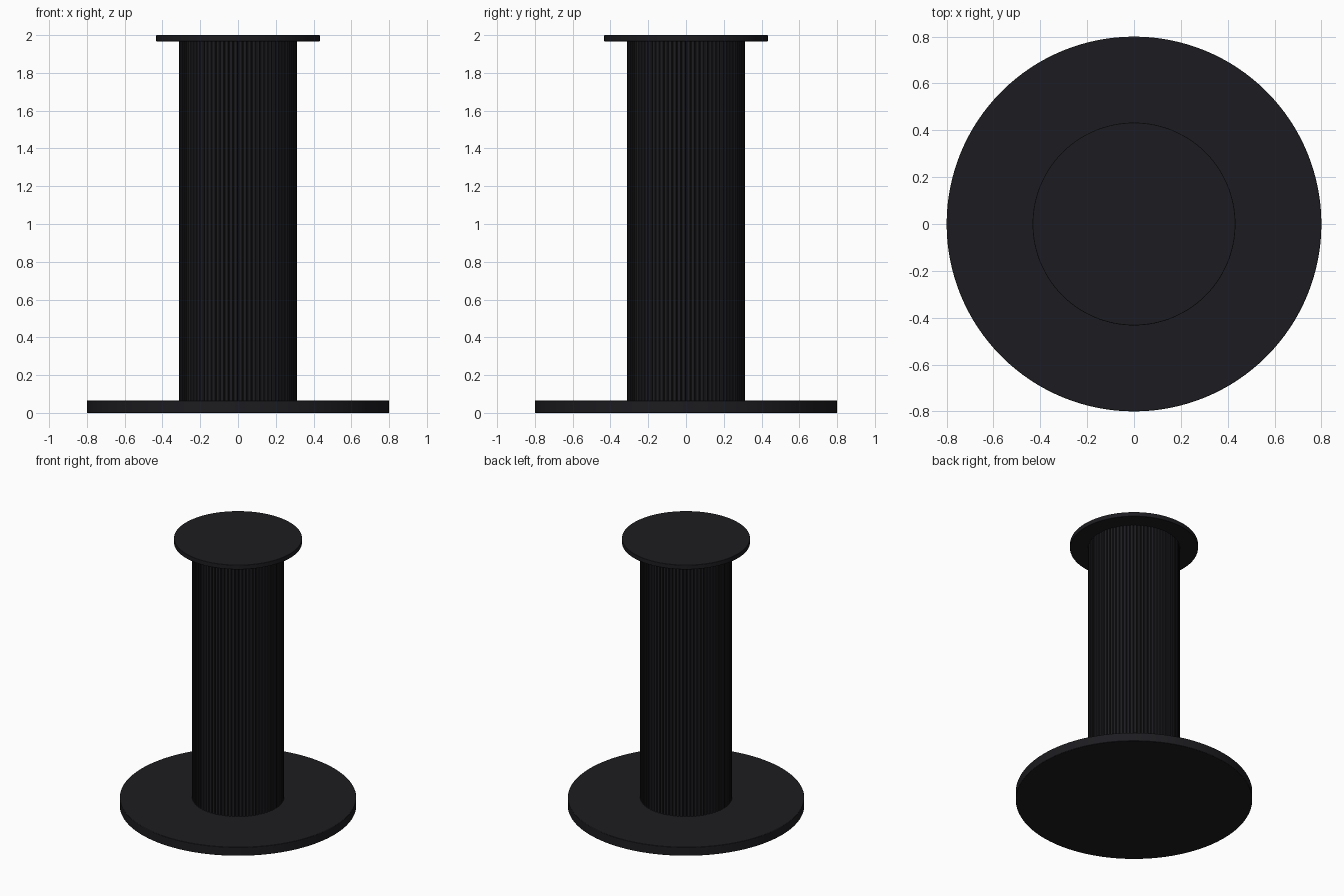
import bpy, bmesh
from math import cos, sin, pi

if "Cube" in bpy.data.objects:
    bpy.data.objects.remove(bpy.data.objects["Cube"])

mat = bpy.data.materials.new("black_lacquer")
mat.diffuse_color = (0.012, 0.012, 0.015, 1)
mat.use_nodes = True
mat.node_tree.nodes["Principled BSDF"].inputs["Base Color"].default_value = mat.diffuse_color


def finish(bm, name, bevel=0.0):
    bmesh.ops.recalc_face_normals(bm, faces=bm.faces)
    me = bpy.data.meshes.new(name)
    bm.to_mesh(me)
    bm.free()
    ob = bpy.data.objects.new(name, me)
    bpy.context.collection.objects.link(ob)
    me.materials.append(mat)
    if bevel:
        mod = ob.modifiers.new("soft_edge", "BEVEL")
        mod.width, mod.segments, mod.limit_method = bevel, 2, "ANGLE"
    bpy.ops.object.select_all(action="DESELECT")
    ob.select_set(True)
    bpy.context.view_layer.objects.active = ob
    bpy.ops.object.shade_smooth_by_angle()
    return ob


def prism(name, outline, z0, z1, bevel=0.0):
    bm = bmesh.new()
    face = bm.faces.new([bm.verts.new((x, y, z0)) for x, y in outline])
    top = bmesh.ops.extrude_face_region(bm, geom=[face], use_keep_orig=True)
    verts = [g for g in top["geom"] if isinstance(g, bmesh.types.BMVert)]
    bmesh.ops.translate(bm, vec=(0, 0, z1 - z0), verts=verts)
    return finish(bm, name, bevel)


def circle(r, n=128):
    return [(r * cos(2 * pi * i / n), r * sin(2 * pi * i / n)) for i in range(n)]


def reeded(r, depth, ribs, steps=6):
    # half-round ribs meeting in narrow grooves
    pts = []
    for i in range(ribs * steps):
        t = (i % steps) / steps * 2 - 1
        rad = r - depth * (1 - (1 - t * t) ** 0.5)
        a = 2 * pi * i / (ribs * steps)
        pts.append((rad * cos(a), rad * sin(a)))
    return pts


# Round foot plate, ribbed column, round table top
prism("base_plate", circle(0.8), 0, 0.065, 0.003)
prism("ribbed_column", reeded(0.312, 0.01, 80), 0.065, 1.967)
prism("table_top", circle(0.433), 1.967, 2.0, 0.002)
